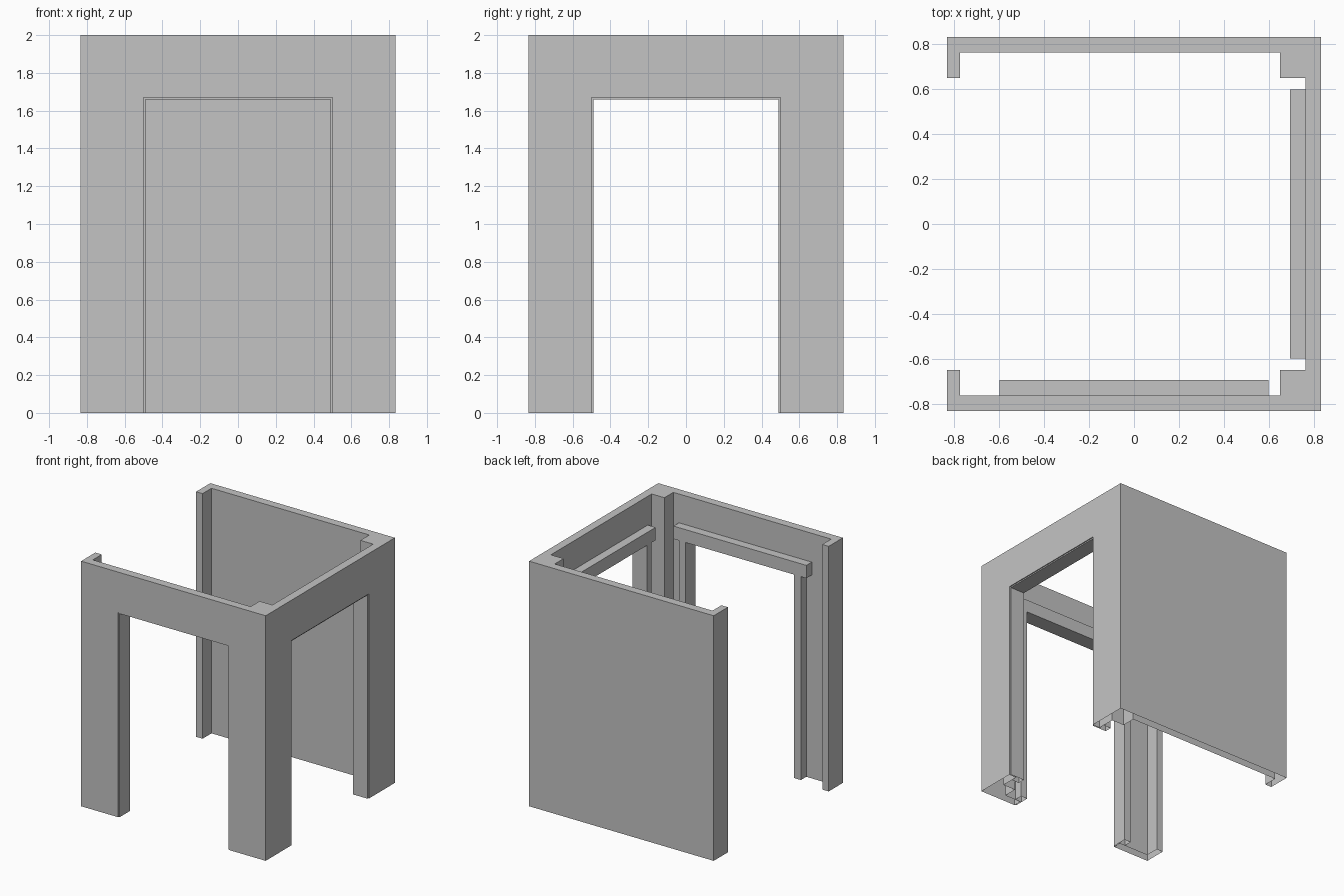
import bpy, bmesh
from math import pi
from mathutils import Matrix

cube = bpy.data.objects.get("Cube")
if cube:
    bpy.data.objects.remove(cube, do_unlink=True)

OUT = 0.833       # outer half width
INN = 0.765       # inner wall face
HALF = 0.5        # half width of a doorway
DOOR_TOP = 1.67
LIP = 0.01        # how far each door frame shows inside its doorway

grey = bpy.data.materials.new("plain grey")
grey.use_nodes = True
colour = (0.55, 0.55, 0.55, 1)
grey.diffuse_color = colour
grey.node_tree.nodes["Principled BSDF"].inputs["Base Color"].default_value = colour


def prism(name, outline, height):
    """Extrude a flat outline upward from the floor."""
    bm = bmesh.new()
    face = bm.faces.new([bm.verts.new((x, y, 0)) for x, y in outline])
    top = bmesh.ops.extrude_face_region(bm, geom=[face], use_keep_orig=True)
    verts = [v for v in top["geom"] if isinstance(v, bmesh.types.BMVert)]
    bmesh.ops.translate(bm, vec=(0, 0, height), verts=verts)
    bmesh.ops.recalc_face_normals(bm, faces=bm.faces)
    return finish(name, bm)


def box(bm, low, high):
    size = [b - a for a, b in zip(low, high)]
    mid = [(a + b) / 2 for a, b in zip(low, high)]
    bmesh.ops.create_cube(bm, matrix=Matrix.Translation(mid) @ Matrix.Diagonal((*size, 1)))


def finish(name, bm):
    mesh = bpy.data.meshes.new(name)
    bm.to_mesh(mesh)
    bm.free()
    mesh.materials.append(grey)
    obj = bpy.data.objects.new(name, mesh)
    bpy.context.collection.objects.link(obj)
    return obj


def open_bottom(obj):
    """Remove the faces resting on the floor, leaving hollow walls."""
    bm = bmesh.new()
    bm.from_mesh(obj.data)
    floor = [f for f in bm.faces if all(v.co.z < 0.001 for v in f.verts)]
    bmesh.ops.delete(bm, geom=floor, context='FACES')
    bm.to_mesh(obj.data)
    bm.free()


# Three-sided wall shell with thick corner posts and short returns on the open side
POST = 0.65
RETURN = -0.775
half = [(OUT, OUT), (-OUT, OUT), (-OUT, POST), (RETURN, POST),
        (RETURN, INN), (POST, INN), (POST, POST), (INN, POST)]
walls = prism("walls", half + [(x, -y) for x, y in reversed(half)], 2)

# Doorways in the front and the right-hand wall
for angle in (0, pi / 2):
    bm = bmesh.new()
    box(bm, (-HALF, -1, -0.5), (HALF, -0.6, DOOR_TOP))
    cutter = finish("doorway_cutter", bm)
    cutter.data.transform(Matrix.Rotation(angle, 4, 'Z'))
    cutter.hide_render = True
    mod = walls.modifiers.new("doorway", 'BOOLEAN')
    mod.operation = 'DIFFERENCE'
    mod.solver = 'EXACT'
    mod.object = cutter
    bpy.context.view_layer.objects.active = walls
    bpy.ops.object.modifier_apply(modifier=mod.name)
    bpy.data.objects.remove(cutter, do_unlink=True)
open_bottom(walls)

# Door frames: lining inside the doorway, jambs and a wider header behind it
FRONT, BACK = -OUT + 0.008, -0.695
SIDE = HALF - LIP
TOP = DOOR_TOP - LIP
for name, angle in (("front", 0), ("right", pi / 2)):
    bm = bmesh.new()
    for s in (-1, 1):
        xs = sorted((s * SIDE, s * HALF))
        box(bm, (xs[0], FRONT, 0), (xs[1], -INN, DOOR_TOP))
        xs = sorted((s * SIDE, s * 0.55))
        box(bm, (xs[0], -INN, 0), (xs[1], BACK, TOP))
    box(bm, (-SIDE, FRONT, TOP), (SIDE, -INN, DOOR_TOP))
    box(bm, (-0.6, -INN, TOP), (0.6, BACK, TOP + 0.105))
    frame = finish(name + "_door_frame", bm)
    frame.data.transform(Matrix.Rotation(angle, 4, 'Z'))
    open_bottom(frame)
